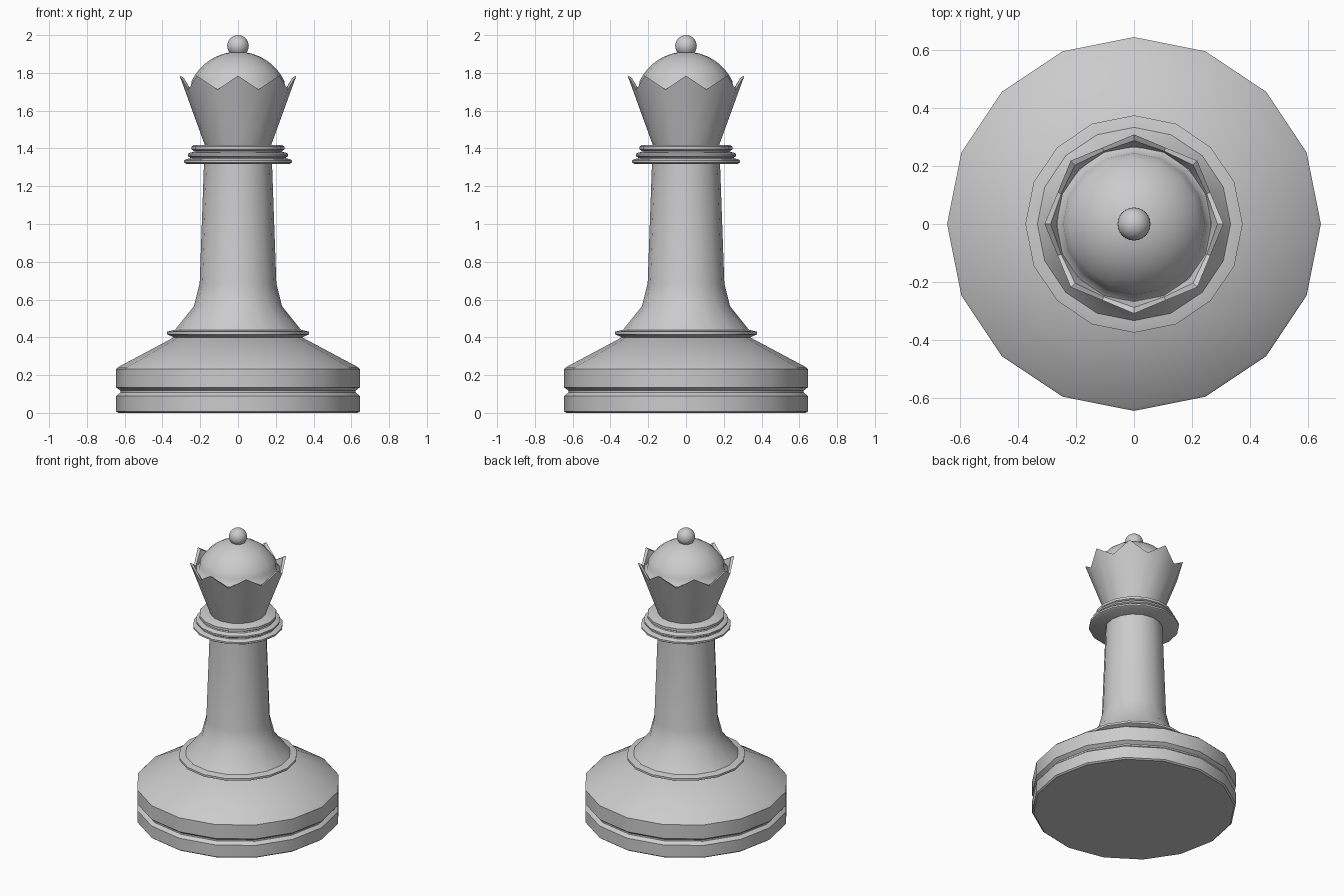
import bpy, bmesh
from math import sin, cos, pi, radians

if "Cube" in bpy.data.objects:
    bpy.data.objects.remove(bpy.data.objects["Cube"])

SIDES = 16


def lathe(name, profile, angle=35, odd_drop=None):
    """Spin (radius, z) points; odd_drop maps a profile index to the (r, z) used on odd columns."""
    odd_drop = odd_drop or {}
    bm = bmesh.new()
    rings = []
    for i, point in enumerate(profile):
        if point[0] == 0:
            rings.append([bm.verts.new((0, 0, point[1]))] * SIDES)
            continue
        ring = []
        for k in range(SIDES):
            r, z = odd_drop.get(i, point) if k % 2 else point
            a = 2 * pi * k / SIDES
            ring.append(bm.verts.new((r * cos(a), r * sin(a), z)))
        rings.append(ring)
    for low, high in zip(rings, rings[1:]):
        for k in range(SIDES):
            n = (k + 1) % SIDES
            corners = list(dict.fromkeys((low[k], low[n], high[n], high[k])))
            bm.faces.new(corners)
    bmesh.ops.recalc_face_normals(bm, faces=bm.faces)
    mesh = bpy.data.meshes.new(name)
    bm.to_mesh(mesh)
    bm.free()
    ob = bpy.data.objects.new(name, mesh)
    bpy.context.collection.objects.link(ob)
    smooth(ob, angle)
    return ob


def smooth(ob, angle):
    bpy.ops.object.select_all(action='DESELECT')
    ob.select_set(True)
    bpy.context.view_layer.objects.active = ob
    bpy.ops.object.shade_smooth_by_angle(angle=radians(angle))


# Grooved foot with sloping shoulder
lathe("base", [(0, 0), (0.635, 0), (0.645, 0.008), (0.645, 0.09), (0.622, 0.108),
               (0.622, 0.118), (0.645, 0.135), (0.645, 0.232), (0.635, 0.242),
               (0.33, 0.405), (0, 0.405)])

# Thin ring where the stem meets the base
lathe("base_ring", [(0, 0.395), (0.34, 0.40), (0.375, 0.416), (0.375, 0.43),
                    (0.335, 0.44), (0, 0.44)])

# Flared stem
lathe("stem", [(0, 0.43), (0.335, 0.438), (0.233, 0.565), (0.203, 0.685),
               (0.18, 1.325), (0, 1.325)])

# Stepped collar of three discs
collar = [(0, 1.318)]
for r, z0, z1 in ((0.285, 1.318, 1.344), (0.266, 1.353, 1.378), (0.245, 1.387, 1.418)):
    collar += [(r - 0.012, z0), (r, z0 + 0.007), (r, z1 - 0.007), (r - 0.012, z1)]
    collar += [(r - 0.03, z1 + 0.003)]
lathe("collar", collar[:-1] + [(0, 1.42)])

# Crown cup with eight points
lathe("crown", [(0, 1.41), (0.173, 1.41), (0.309, 1.785), (0.288, 1.775),
                (0.268, 1.715), (0, 1.715)],
      odd_drop={2: (0.285, 1.712), 3: (0.272, 1.709), 4: (0.266, 1.705)})

# Shallow dome inside the crown
R, top = 0.272, 1.912
arc = [(R * sin(t), top - R + R * cos(t))
       for t in (radians(64 - 8 * i) for i in range(8))]
lathe("dome", [(0, 1.705), (0.268, 1.712), (0.25, 1.728)] + arc + [(0, top)], angle=40)

# Finial ball
bpy.ops.mesh.primitive_uv_sphere_add(segments=24, ring_count=14, radius=0.057,
                                     location=(0, 0, 1.943))
ball = bpy.context.object
ball.name = "finial_ball"
smooth(ball, 60)
